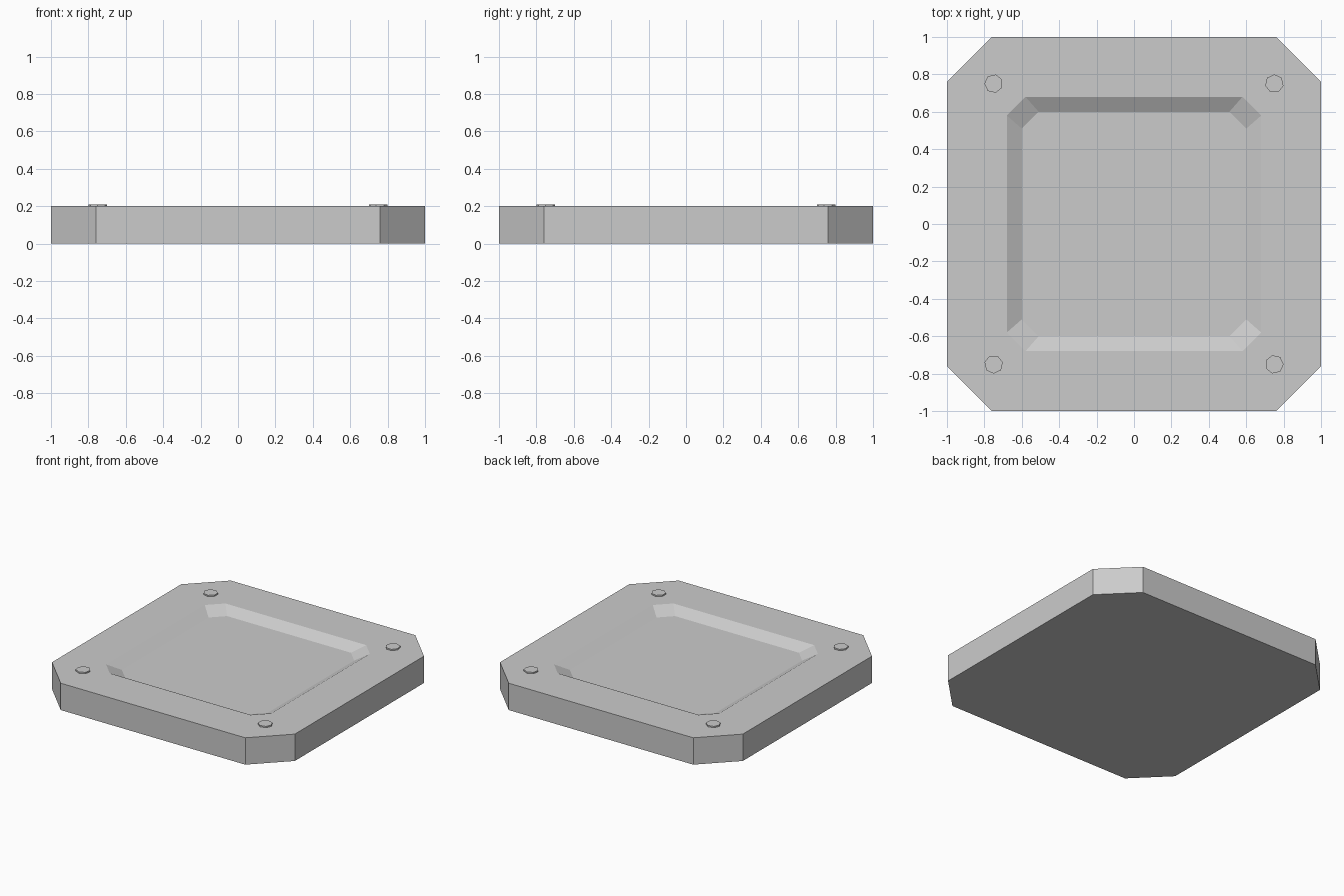
import bpy, bmesh, math

cube = bpy.data.objects.get("Cube")
if cube:
    bpy.data.objects.remove(cube, do_unlink=True)

grey = bpy.data.materials.new("plain grey")
grey.use_nodes = True
grey.diffuse_color = (0.6, 0.6, 0.6, 1)
grey.node_tree.nodes["Principled BSDF"].inputs["Base Color"].default_value = grey.diffuse_color

TOP = 0.20      # height of the rim
DEPTH = 0.045   # depth of the tray


def octagon(bm, half, corner, z):
    """Ring of a square with cut corners, counter-clockwise from above."""
    points = []
    for sx, sy in ((1, 1), (-1, 1), (-1, -1), (1, -1)):
        pair = [(sx * half, sy * corner), (sx * corner, sy * half)]
        points += pair if sx == sy else pair[::-1]
    return [bm.verts.new((x, y, z)) for x, y in points]


def finish(bm, name):
    bmesh.ops.recalc_face_normals(bm, faces=bm.faces)
    mesh = bpy.data.meshes.new(name)
    bm.to_mesh(mesh)
    bm.free()
    mesh.materials.append(grey)
    obj = bpy.data.objects.new(name, mesh)
    bpy.context.collection.objects.link(obj)
    return obj


# Slab with a sloped, sunken tray: rings joined from the base to the tray floor
bm = bmesh.new()
rings = [octagon(bm, *ring) for ring in (
    (1.0, 0.76, 0.0), (1.0, 0.76, TOP), (0.68, 0.58, TOP), (0.60, 0.51, TOP - DEPTH))]
for low, high in zip(rings, rings[1:]):
    for i in range(8):
        j = (i + 1) % 8
        bm.faces.new((low[i], low[j], high[j], high[i]))
bm.faces.new(rings[0][::-1])
bm.faces.new(rings[-1])
finish(bm, "slab")

# Seven-sided bolt heads, one turned into each corner
for k, name in enumerate(("back_left", "back_right", "front_right", "front_left")):
    bm = bmesh.new()
    bmesh.ops.create_cone(bm, cap_ends=True, segments=7, radius1=0.05, radius2=0.05, depth=0.02)
    bolt = finish(bm, name + "_bolt")
    angle = math.pi / 4 + k * math.pi / 2
    bolt.location = (1.061 * math.cos(angle), 1.061 * math.sin(angle), TOP)
    bolt.rotation_euler.z = k * math.pi / 2
